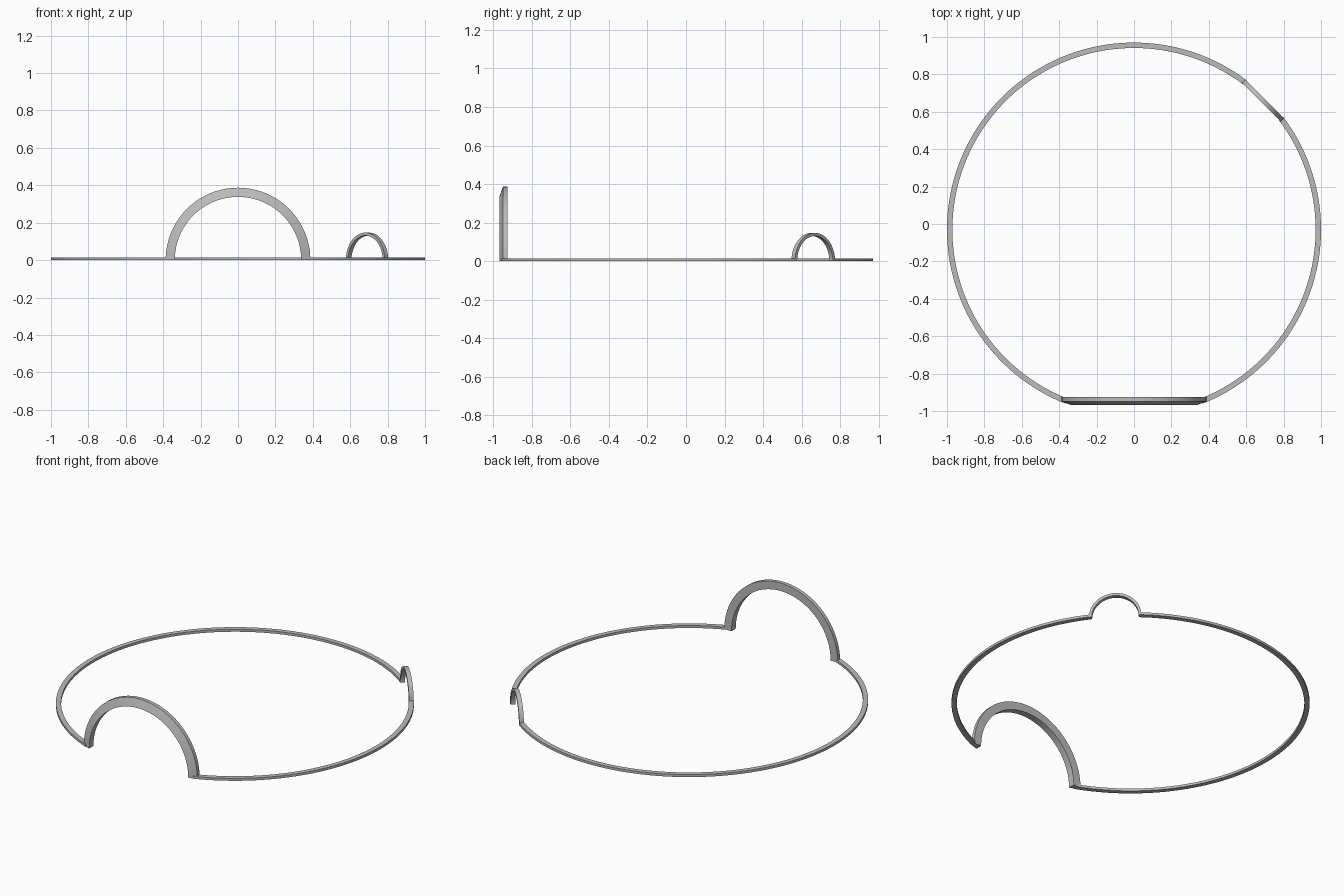
import bpy, bmesh, math
from mathutils import Matrix, Vector

cube = bpy.data.objects.get("Cube")
if cube:
    bpy.data.objects.remove(cube)

metal = bpy.data.materials.new("grey_metal")
metal.use_nodes = True
GREY = (0.5, 0.5, 0.5, 1)
metal.diffuse_color = GREY
metal.node_tree.nodes["Principled BSDF"].inputs["Base Color"].default_value = GREY


def sweep(name, profile, start, end, steps, frame):
    """Sweep a closed (radius, depth) profile through an arc in the frame's XY plane."""
    bm = bmesh.new()
    rows = []
    for i in range(steps + 1):
        a = math.radians(start + (end - start) * i / steps)
        rows.append([bm.verts.new(frame @ Vector((r * math.cos(a), r * math.sin(a), d)))
                     for r, d in profile])
    n = len(profile)
    for low, high in zip(rows, rows[1:]):
        for j in range(n):
            k = (j + 1) % n
            bm.faces.new((low[j], low[k], high[k], high[j]))
    bm.faces.new(rows[0])
    bm.faces.new(rows[-1])
    bmesh.ops.recalc_face_normals(bm, faces=bm.faces)
    mesh = bpy.data.meshes.new(name)
    bm.to_mesh(mesh)
    bm.free()
    mesh.materials.append(metal)
    obj = bpy.data.objects.new(name, mesh)
    bpy.context.collection.objects.link(obj)
    bpy.ops.object.select_all(action='DESELECT')
    obj.select_set(True)
    bpy.context.view_layer.objects.active = obj
    bpy.ops.object.shade_smooth_by_angle(angle=math.radians(25))


def upright(x, y, turn):
    """Frame with its arc plane vertical and its depth axis pointing along -y, then turned."""
    return (Matrix.Translation((x, y, 0)) @ Matrix.Rotation(math.radians(turn), 4, 'Z')
            @ Matrix.Rotation(math.radians(90), 4, 'X'))


# Flat ring in two arcs, open where the arches stand
ring_profile = [(0.971, 0), (1, 0), (1, 0.015), (0.971, 0.015)]
ring_frame = Matrix.Translation((0, -0.03, 0))
sweep("ring_right_arc", ring_profile, 53, 248.5, 100, ring_frame)
sweep("ring_left_arc", ring_profile, -68.5, 37, 54, ring_frame)

# Large front arch with a sloping front face
sweep("front_arch", [(0.338, 0), (0.387, 0), (0.387, 0.023), (0.338, 0.041)],
      0, 180, 48, upright(0, -0.926, 0))

# Small arch at the back left
sweep("small_arch", [(0.131, -0.013), (0.147, -0.013), (0.147, 0.013), (0.131, 0.013)],
      0, 180, 32, upright(0.69, 0.66, 135))
